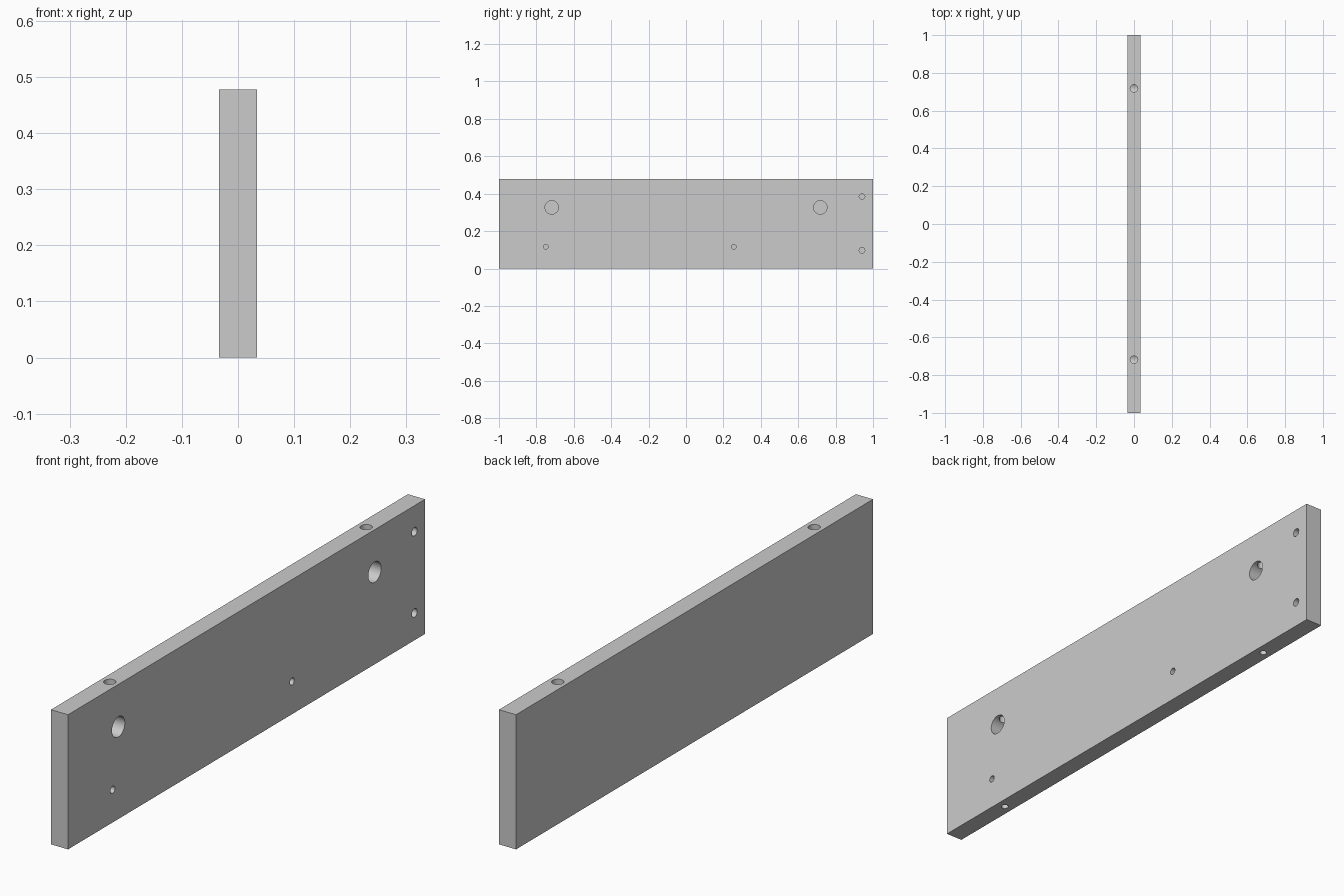
import bpy
from math import pi

if "Cube" in bpy.data.objects:
    bpy.data.objects.remove(bpy.data.objects["Cube"])

HX, H = 0.0335, 0.4775  # half thickness, height

# Flat board
bpy.ops.mesh.primitive_cube_add(size=1, location=(0, 0, H / 2))
board = bpy.context.object
board.name = "drawer_side_panel"
board.scale = (2 * HX, 2, H)
bpy.ops.object.transform_apply(location=True, rotation=False, scale=True)


def drill(radius, start, end, axis, pos, sides=32):
    """Cut a round hole running along 'x' or 'z' from start to end."""
    mid, length = (start + end) / 2, abs(end - start)
    loc = (mid, *pos) if axis == 'x' else (*pos, mid)
    rot = (0, pi / 2, 0) if axis == 'x' else (0, 0, 0)
    bpy.ops.mesh.primitive_cylinder_add(vertices=sides, radius=radius, depth=length,
                                        location=loc, rotation=rot)
    cutter = bpy.context.object
    cutter.name = "hole_cutter"
    cutter.hide_render = True
    bpy.context.view_layer.objects.active = board
    mod = board.modifiers.new("hole", 'BOOLEAN')
    mod.operation, mod.solver, mod.object = 'DIFFERENCE', 'EXACT', cutter
    bpy.ops.object.modifier_apply(modifier=mod.name)
    bpy.data.objects.remove(cutter, do_unlink=True)


OUT = 0.02  # overshoot beyond the surface

# Large cam-lock pockets with bolt holes from the top edge, pilot holes below
for y in (-0.718, 0.718):
    drill(0.036, HX + OUT, HX - 0.054, 'x', (y, 0.327), 48)
    drill(0.02, H + OUT, 0.33, 'z', (0, y))
    drill(0.0125, -OUT, 0.1, 'z', (0, y))

# Rail screw holes
for y in (-0.75, 0.255):
    drill(0.0125, HX + OUT, HX - 0.045, 'x', (y, 0.116))

# End fixing holes
for z in (0.097, 0.385):
    drill(0.015, HX + OUT, HX - 0.045, 'x', (0.941, z))

# Smooth hole walls, crisp board edges
bpy.ops.object.select_all(action='DESELECT')
board.select_set(True)
bpy.context.view_layer.objects.active = board
bpy.ops.object.shade_smooth_by_angle(angle=pi / 6)
